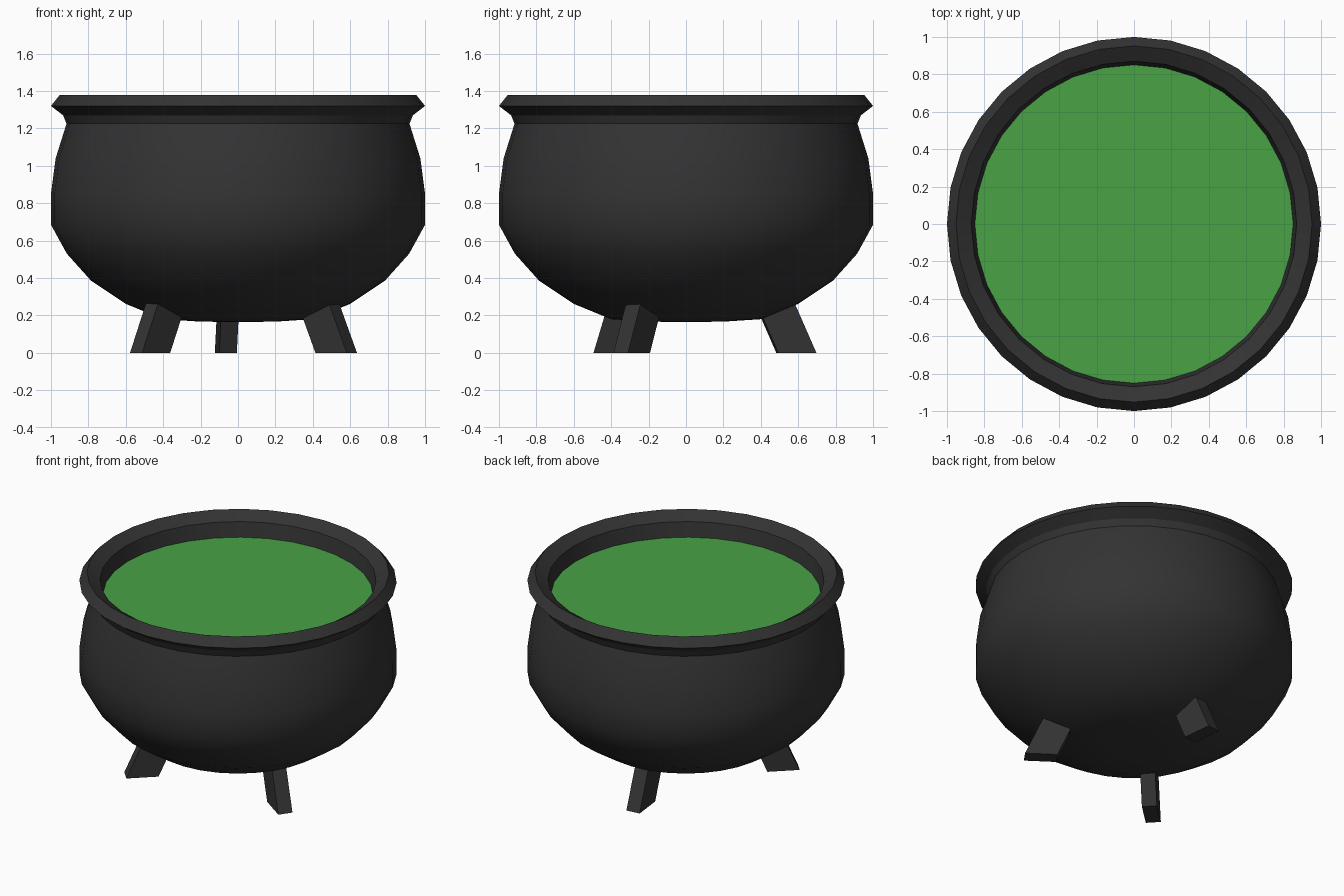
import bpy, bmesh
from math import cos, sin, pi, radians

if "Cube" in bpy.data.objects:
    bpy.data.objects.remove(bpy.data.objects["Cube"])

SEG = 32


def material(name, colour):
    m = bpy.data.materials.new(name)
    m.diffuse_color = (*colour, 1)
    m.use_nodes = True
    m.node_tree.nodes["Principled BSDF"].inputs["Base Color"].default_value = m.diffuse_color
    return m


def finish(name, bm, mat, smooth=False):
    bmesh.ops.recalc_face_normals(bm, faces=bm.faces)
    mesh = bpy.data.meshes.new(name)
    bm.to_mesh(mesh)
    bm.free()
    mesh.materials.append(mat)
    ob = bpy.data.objects.new(name, mesh)
    bpy.context.collection.objects.link(ob)
    if smooth:
        bpy.ops.object.select_all(action='DESELECT')
        ob.select_set(True)
        bpy.context.view_layer.objects.active = ob
        bpy.ops.object.shade_smooth_by_angle(angle=radians(30))
    return ob


def lathe(name, profile, mat):
    """Revolve (radius, height) points around z; radius 0 makes a pole."""
    bm = bmesh.new()
    verts = [bm.verts.new((r, 0, z)) for r, z in profile]
    edges = [bm.edges.new(pair) for pair in zip(verts, verts[1:])]
    bmesh.ops.spin(bm, geom=verts + edges, cent=(0, 0, 0), axis=(0, 0, 1),
                   angle=2 * pi, steps=SEG, use_merge=True)
    bmesh.ops.remove_doubles(bm, verts=bm.verts, dist=0.0005)
    return finish(name, bm, mat, smooth=True)


def leg(name, x, y, angle, mat, depth=0.205, width=0.095, height=0.34, lean=0.44):
    """Box leg, flat on the ground, leaning inwards towards the pot."""
    a = radians(angle)
    bm = bmesh.new()
    bmesh.ops.create_cube(bm, size=1)
    for v in bm.verts:
        z = (v.co.z + 0.5) * height
        radial = v.co.x * depth - lean * z
        side = v.co.y * width
        v.co = (x + radial * cos(a) - side * sin(a),
                y + radial * sin(a) + side * cos(a), z)
    return finish(name, bm, mat)


iron = material("iron", (0.033, 0.033, 0.033))
green = material("green_brew", (0.065, 0.36, 0.06))

# Bowl with flared rim and inner lip
lathe("cauldron_bowl", [
    (0, 0.165), (0.2, 0.167), (0.4, 0.18), (0.6, 0.262), (0.785, 0.385),
    (0.915, 0.53), (1.0, 0.685), (1.0, 0.85), (0.975, 1.04), (0.917, 1.225),
    (0.935, 1.27), (1.0, 1.32), (0.952, 1.38), (0.87, 1.33), (0.845, 1.2),
], iron)

# Liquid surface
bm = bmesh.new()
bmesh.ops.create_circle(bm, cap_ends=True, segments=SEG, radius=0.851)
bmesh.ops.translate(bm, verts=bm.verts, vec=(0, 0, 1.23))
brew = finish("liquid", bm, green)
if brew.data.polygons[0].normal.z < 0:
    brew.data.flip_normals()

# Three splayed feet
leg("back_leg", -0.065, 0.59, 96.5, iron)
leg("front_left_leg", -0.47, -0.39, 223, iron)
leg("front_right_leg", 0.525, -0.29, 325, iron)
